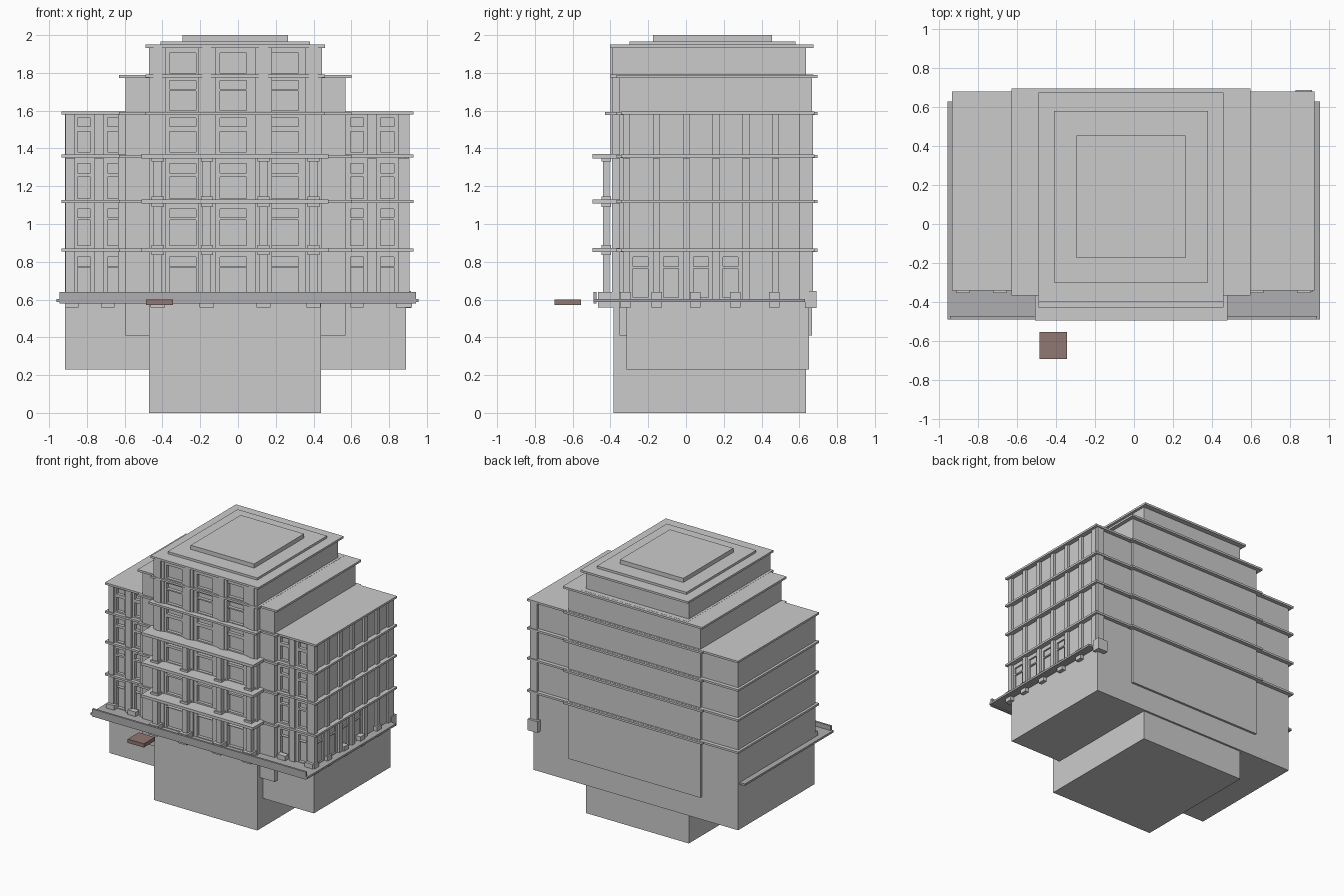
import bpy, bmesh
from mathutils import Matrix, Vector


def boxes(name, items, mat=None):
    """One object from boxes given as (x0, x1, y0, y1, z0, z1)."""
    bm = bmesh.new()
    for x0, x1, y0, y1, z0, z1 in items:
        m = Matrix.Translation(((x0 + x1) / 2, (y0 + y1) / 2, (z0 + z1) / 2))
        m = m @ Matrix.Diagonal((x1 - x0, y1 - y0, z1 - z0, 1))
        bmesh.ops.create_cube(bm, size=1, matrix=m)
    me = bpy.data.meshes.new(name)
    bm.to_mesh(me)
    bm.free()
    ob = bpy.data.objects.new(name, me)
    bpy.context.collection.objects.link(ob)
    if mat:
        me.materials.append(mat)
    return ob


def cut(ob, items):
    """Carve window recesses out of a block."""
    cutter = boxes("window_cutter", items)
    cutter.hide_render = True
    mod = ob.modifiers.new("windows", 'BOOLEAN')
    mod.operation = 'DIFFERENCE'
    mod.solver = 'EXACT'
    mod.object = cutter
    bpy.context.view_layer.objects.active = ob
    bpy.ops.object.modifier_apply(modifier=mod.name)
    bpy.data.objects.remove(cutter)


def colour(name, rgb):
    m = bpy.data.materials.new(name)
    m.diffuse_color = (*rgb, 1)
    return m


dark = colour("dark_grey", (0.43, 0.43, 0.44))
brown = colour("brown", (0.28, 0.187, 0.17))

# Three nested building masses
tower = boxes("central_tower", [(-0.47, 0.44, -0.385, 0.635, 0, 1.94)])
boxes("middle_block", [(-0.595, 0.57, -0.352, 0.667, 0.41, 1.78)])
wings = boxes("wing_block", [(-0.915, 0.89, -0.315, 0.65, 0.23, 1.585)])

# Window openings: (sill, transom bottom, transom top, head)
rows = [(0.61, 0.77, 0.775, 0.825), (0.885, 1.02, 1.035, 1.08),
        (1.135, 1.25, 1.27, 1.32), (1.38, 1.49, 1.515, 1.56),
        (1.60, 1.705, 1.715, 1.76)]
tower_cuts, wing_cuts = [], []
for i, (a, b, c, d) in enumerate(rows):
    for z0, z1 in ((a, b), (c, d)):
        for x in (-0.293, -0.024, 0.25):
            tower_cuts.append((x - 0.07, x + 0.07, -0.5, -0.36, z0, z1))
        if i < 4:
            for x in (-0.815, -0.657, 0.63, 0.79):
                wing_cuts.append((x - 0.035, x + 0.035, -0.5, -0.29, z0, z1))
for x in (-0.293, -0.024, 0.25):
    tower_cuts.append((x - 0.07, x + 0.07, -0.5, -0.36, 1.80, 1.905))
for y in (-0.24, -0.08, 0.08, 0.235):
    for z0, z1 in ((0.61, 0.765), (0.775, 0.825)):
        wing_cuts.append((0.878, 1, y - 0.04, y + 0.04, z0, z1))
cut(tower, tower_cuts)
cut(wings, wing_cuts)

# Floor ledges running round each mass
levels = [0.863, 1.12, 1.36, 1.587]
boxes("wing_ledges", [(-0.935, 0.928, -0.343, 0.68, z - 0.008, z + 0.008) for z in levels])
boxes("middle_ledges", [(-0.63, 0.60, -0.367, 0.697, z - 0.01, z + 0.006) for z in levels + [1.784]])
boxes("tower_ledges", [(-0.49, 0.46, -0.43 if z < 1.7 else -0.402, 0.675, z - 0.009, z + 0.007)
                       for z in (1.587, 1.784, 1.942)])
boxes("balcony_slabs", [(-0.51, 0.48, -0.495, -0.35, z - 0.012, z + 0.01) for z in levels[:3]])

# Stepped roof
boxes("roof_steps", [(-0.41, 0.38, -0.30, 0.58, 1.945, 1.967),
                     (-0.295, 0.265, -0.175, 0.455, 1.96, 2.0)])

# Tower pilasters, balcony columns with caps and feet
xs = (-0.425, -0.165, 0.135, 0.40)
floors = [(0.6, 0.855), (0.87, 1.11), (1.125, 1.35), (1.365, 1.58), (1.59, 1.776), (1.79, 1.935)]
pil, col = [], []
for x in xs:
    for i, (a, b) in enumerate(floors):
        pil.append((x - 0.045, x + 0.045, -0.393, -0.38, a, b))
        if i < 3:
            col.append((x - 0.023, x + 0.023, -0.44, -0.405, a, b))
            for z in (a, b - 0.02):
                col.append((x - 0.032, x + 0.032, -0.448, -0.397, z, z + 0.02))
        else:
            pil.append((x - 0.023, x + 0.023, -0.40, -0.38, a, b))
boxes("tower_pilasters", pil)
boxes("balcony_columns", col)
boxes("column_bases", [(x - 0.038, x + 0.038, -0.465, -0.38, 0.557, 0.64) for x in xs])

# Wing pilasters on the front, with bases
wx = (-0.888, -0.735, -0.61, 0.71, 0.872)
boxes("wing_pilasters", [(x - 0.024, x + 0.024, -0.333, -0.31, a, b)
                         for x in wx for a, b in floors[:4]])
boxes("wing_bases", [(x - 0.035, x + 0.035, -0.355, -0.31, 0.557, 0.64)
                     for x in (-0.88, -0.69, 0.63, 0.872)])

# Piers along the right side, with bases
side_y = [-0.315 + 0.158 * i for i in range(7)]
boxes("side_piers", [(0.88, 0.908, y - 0.018, y + 0.018, a, b)
                     for y in side_y for a, b in floors[:4]])
boxes("side_bases", [(0.87, 0.92, y - 0.028, y + 0.028, 0.557, 0.64)
                     for y in (-0.32, -0.155, 0.05, 0.26, 0.467)])
boxes("rear_corner_pier", [(0.845, 0.906, 0.60, 0.672, 0.6, 1.58),
                           (0.83, 0.915, 0.63, 0.69, 0.555, 0.645)])

# Dark terrace slab with front lip
boxes("terrace_slab", [(-0.96, 0.955, -0.49, 0.63, 0.588, 0.604)], dark)
boxes("terrace_lip", [(-0.945, 0.942, -0.49, -0.474, 0.58, 0.64)], dark)

# Loose brown block in front
boxes("brown_block", [(-0.487, -0.345, -0.695, -0.555, 0.57, 0.60)], brown)
